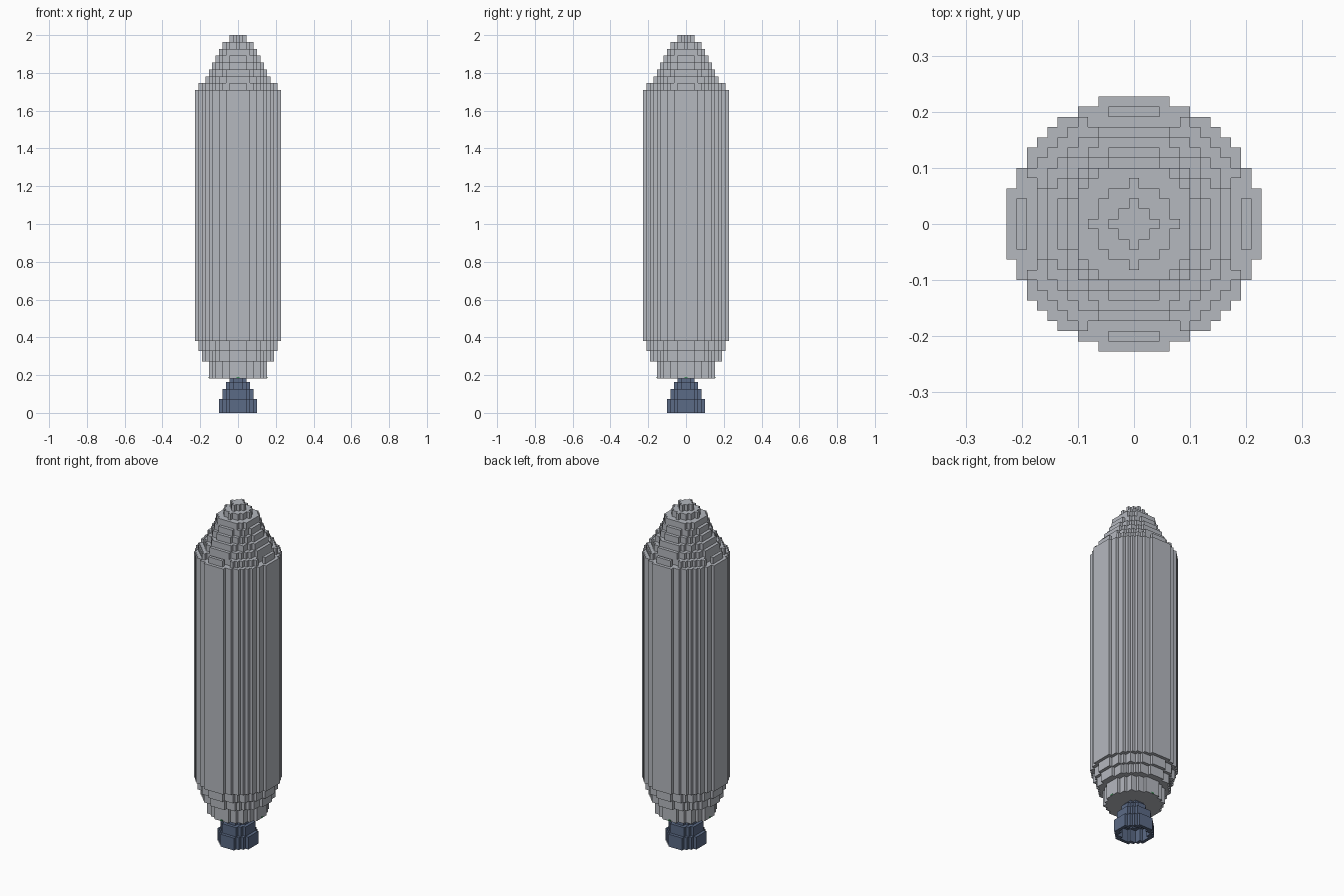
import bpy, bmesh, math

cube = bpy.data.objects.get("Cube")
if cube:
    bpy.data.objects.remove(cube, do_unlink=True)

V = 2 / 110  # block size


def material(name, rgb):
    m = bpy.data.materials.new(name)
    m.use_nodes = True
    m.diffuse_color = (*rgb, 1)
    m.node_tree.nodes["Principled BSDF"].inputs["Base Color"].default_value = (*rgb, 1)
    return m


GREY = material("hull grey", (0.46, 0.48, 0.52))
BLUE = material("engine blue", (0.105, 0.145, 0.24))
GREEN = material("marker green", (0.05, 0.28, 0.10))


def disc(outer, inner=-1):
    """Grid cells whose distance from the axis lies between two radii."""
    n = math.ceil(outer)
    return {(i, j) for i in range(-n, n + 1) for j in range(-n, n + 1)
            if inner < math.hypot(i, j) <= outer}


def stack(name, mat, layers):
    """Blocky solid from (bottom, top, cells) layers, listed from the bottom up."""
    bm = bmesh.new()

    def quad(pts):
        bm.faces.new([bm.verts.new((x * V, y * V, z * V)) for x, y, z in pts])

    for k, (z0, z1, cells) in enumerate(layers):
        below = layers[k - 1][2] if k else set()
        above = layers[k + 1][2] if k + 1 < len(layers) else set()
        for i, j in cells:
            ring = [(i + a, j + b) for a, b in
                    ((-.5, -.5), (.5, -.5), (.5, .5), (-.5, .5))]
            if (i, j) not in above:
                quad([(*p, z1) for p in ring])
            if (i, j) not in below:
                quad([(*p, z0) for p in reversed(ring)])
            for s, (di, dj) in enumerate(((0, -1), (1, 0), (0, 1), (-1, 0))):
                if (i + di, j + dj) not in cells:
                    p, q = ring[s], ring[(s + 1) % 4]
                    quad([(*p, z0), (*q, z0), (*q, z1), (*p, z1)])
    bmesh.ops.remove_doubles(bm, verts=bm.verts, dist=V * 0.01)
    mesh = bpy.data.meshes.new(name)
    bm.to_mesh(mesh)
    bm.free()
    mesh.materials.append(mat)
    ob = bpy.data.objects.new(name, mesh)
    bpy.context.collection.objects.link(ob)
    return ob


# Engine bell, open at the bottom
stack("engine_bell", BLUE, [
    (0, 4, disc(5.4, 4.3)),
    (4, 7, disc(4.5, 3.3)),
    (7, 9, disc(3.4, 2.3)),
    (9, 10, disc(2.4)),
])

# Stepped tail and straight body
stack("tail_section", GREY, [
    (10, 15, disc(8.5)),
    (15, 18, disc(10.4)),
    (18, 21, disc(11.4)),
])
stack("main_body", GREY, [(21, 94, disc(12.5))])

# Nose: the lowest step has a shallow slot behind its rim on each side
slots = {(i, j) for i, j in disc(12)
         if max(abs(i), abs(j)) == 10 and min(abs(i), abs(j)) <= 4}
nose_radii = [9.7, 8.6, 7.6, 6.7, 5.9, 4.0, 2.0]
nose = [(94, 96, disc(11.2) - slots)]
nose += [(96 + 2 * k, 98 + 2 * k, disc(r)) for k, r in enumerate(nose_radii)]
stack("nose_cone", GREY, nose)

# Tiny markers around the lower edge of the tail
for k, side in enumerate(("front", "left", "back", "right")):
    marker = stack("marker_" + side, GREEN, [(10.1, 10.5, {(0, 0)})])
    a = -math.pi / 2 + k * math.pi / 2
    marker.location = (8.1 * V * math.cos(a), 8.1 * V * math.sin(a), 0)
